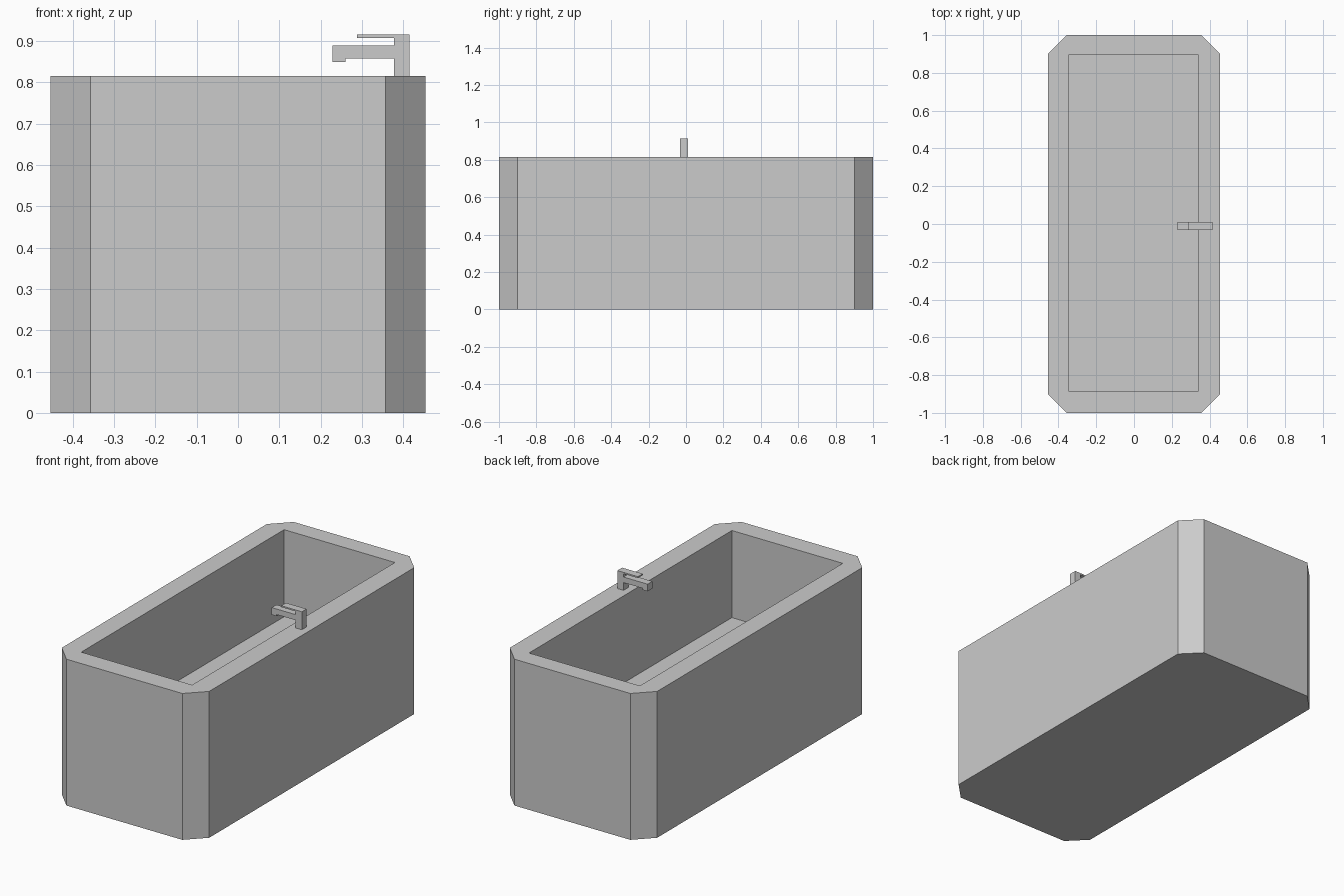
import bpy, bmesh

if "Cube" in bpy.data.objects:
    bpy.data.objects.remove(bpy.data.objects["Cube"])


def new_object(name, bm):
    bmesh.ops.recalc_face_normals(bm, faces=bm.faces)
    mesh = bpy.data.meshes.new(name)
    bm.to_mesh(mesh)
    bm.free()
    obj = bpy.data.objects.new(name, mesh)
    bpy.context.collection.objects.link(obj)
    return obj


def prism(name, points, offset):
    """Extrude a closed outline along the offset vector."""
    bm = bmesh.new()
    face = bm.faces.new([bm.verts.new(p) for p in points])
    ext = bmesh.ops.extrude_face_region(bm, geom=[face], use_keep_orig=True)
    moved = [v for v in ext["geom"] if isinstance(v, bmesh.types.BMVert)]
    bmesh.ops.translate(bm, verts=moved, vec=offset)
    return new_object(name, bm)


HEIGHT, FLOOR = 0.815, 0.33

# Tub body: rectangle with clipped corners
X, Y, CX, CY = 0.454, 1.0, 0.357, 0.902
outline = [(CX, -Y), (X, -CY), (X, CY), (CX, Y),
           (-CX, Y), (-X, CY), (-X, -CY), (-CX, -Y)]
tub = prism("tub", [(x, y, 0) for x, y in outline], (0, 0, HEIGHT))

# Basin hollow, cut straight down to the raised floor
basin = [(-0.344, -0.888), (0.339, -0.888), (0.339, 0.897), (-0.344, 0.897)]
cutter = prism("basin_cutter", [(x, y, FLOOR) for x, y in basin], (0, 0, 0.7))
cut = tub.modifiers.new("basin", "BOOLEAN")
cut.operation = "DIFFERENCE"
cut.solver = "EXACT"
cut.object = cutter
bpy.context.view_layer.objects.active = tub
tub.select_set(True)
bpy.ops.object.modifier_apply(modifier=cut.name)
bpy.data.objects.remove(cutter, do_unlink=True)

# Faucet: post, spout and lever as one side profile
profile = [(0.415, HEIGHT), (0.415, 0.915), (0.288, 0.915), (0.288, 0.907),
           (0.377, 0.907), (0.377, 0.889), (0.229, 0.889), (0.229, 0.849),
           (0.260, 0.849), (0.260, 0.858), (0.377, 0.858), (0.377, HEIGHT)]
prism("faucet", [(x, -0.031, z) for x, z in profile], (0, 0.042, 0))
